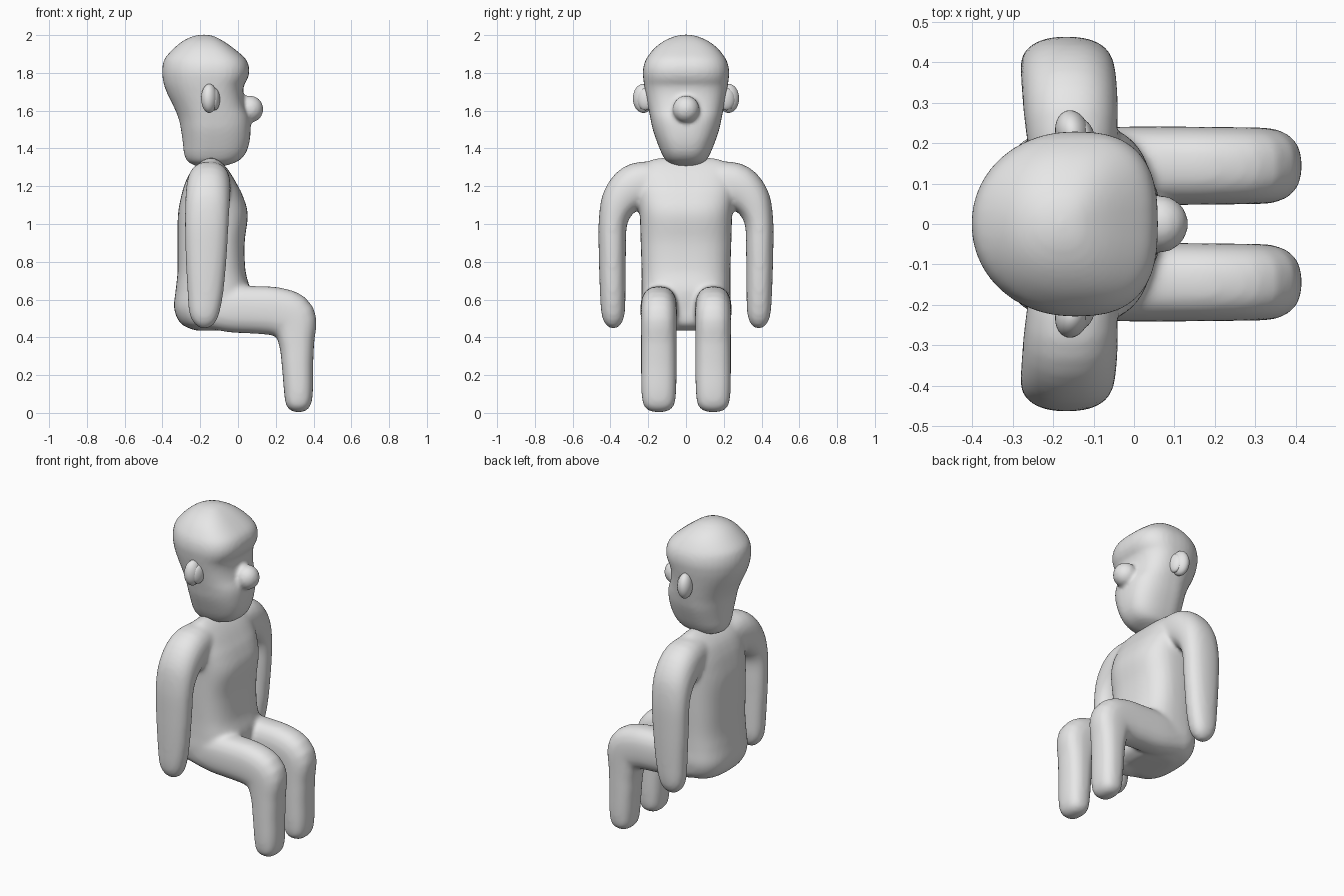
import bpy, bmesh, math
from mathutils import Vector, Matrix

if "Cube" in bpy.data.objects:
    bpy.data.objects.remove(bpy.data.objects["Cube"])

grey = bpy.data.materials.new("plain grey")
grey.diffuse_color = (0.8, 0.8, 0.8, 1)
grey.use_nodes = True
grey.node_tree.nodes["Principled BSDF"].inputs["Base Color"].default_value = grey.diffuse_color


def spline(rows, steps=4):
    """Catmull-Rom interpolation of rows of numbers."""
    out = []
    for i in range(len(rows) - 1):
        a, b, c, d = (rows[max(0, min(len(rows) - 1, k))] for k in (i - 1, i, i + 1, i + 2))
        for j in range(steps):
            t = j / steps
            out.append([q + 0.5 * t * (r - p + t * (2 * p - 5 * q + 4 * r - s + t * (3 * (q - r) + s - p)))
                        for p, q, r, s in zip(a, b, c, d)])
    return out + [list(rows[-1])]


def loft(bm, rows, side, normal=None, power=2.5, back_power=None, n=40):
    """Row: x, y, z, side radius, radius along normal, radius against it."""
    rows = spline(rows)
    pts = [Vector(r[:3]) for r in rows]
    side = Vector(side)
    rings = []
    for i, r in enumerate(rows):
        tangent = pts[min(i + 1, len(pts) - 1)] - pts[max(i - 1, 0)]
        nor = Vector(normal) if normal else side.cross(tangent).normalized()
        w, f, b = (max(v, 0.004) for v in r[3:6])
        ring = []
        for k in range(n):
            c, s = math.cos(math.tau * k / n), math.sin(math.tau * k / n)
            e = 2 / (power if c >= 0 else (back_power or power))
            u = math.copysign(abs(c) ** e, c) * (f if c >= 0 else b)
            v = math.copysign(abs(s) ** e, s) * w
            ring.append(bm.verts.new(pts[i] + nor * u + side * v))
        rings.append(ring)
    faces = [bm.faces.new(rings[0]), bm.faces.new(rings[-1])]
    for lo, hi in zip(rings, rings[1:]):
        faces += [bm.faces.new((lo[k], lo[(k + 1) % n], hi[(k + 1) % n], hi[k])) for k in range(n)]
    bmesh.ops.recalc_face_normals(bm, faces=faces)


def ball(bm, loc, size, turn=0):
    m = Matrix.Translation(loc) @ Matrix.Rotation(turn, 4, 'Z') @ Matrix.Diagonal((*size, 1))
    bmesh.ops.create_uvsphere(bm, u_segments=32, v_segments=20, radius=1, matrix=m)


def finish(bm, name, voxel=0, smooth=0):
    me = bpy.data.meshes.new(name)
    bm.to_mesh(me)
    bm.free()
    me.materials.append(grey)
    for p in me.polygons:
        p.use_smooth = True
    ob = bpy.data.objects.new(name, me)
    bpy.context.collection.objects.link(ob)
    if voxel:
        rm = ob.modifiers.new("fuse", 'REMESH')
        rm.mode = 'VOXEL'
        rm.voxel_size = voxel
        rm.use_smooth_shade = True
        sm = ob.modifiers.new("soften", 'SMOOTH')
        sm.factor = 0.5
        sm.iterations = smooth
    return ob


# Torso: z, half width, front and back depth
torso = [(0.435, .12, .13, .08), (0.47, .20, .19, .16), (0.55, .235, .20, .198), (0.65, .235, .205, .19),
         (0.75, .235, .18, .18), (0.9, .24, .175, .18), (1.05, .245, .192, .178), (1.15, .255, .165, .16),
         (1.21, .255, .135, .143), (1.27, .25, .10, .115), (1.32, .225, .06, .07), (1.35, .15, .02, .025)]
# Arm, shoulder to hand: x, y, z, half depth, half width
arm = [(-.15, .10, 1.22, .10, .10), (-.155, .25, 1.205, .115, .122), (-.16, .34, 1.135, .118, .104),
       (-.165, .385, 1.02, .116, .077), (-.168, .39, .85, .11, .072), (-.172, .388, .65, .096, .068),
       (-.178, .386, .53, .08, .062), (-.178, .385, .475, .055, .045), (-.178, .385, .448, .02, .018)]
# Leg, hip to foot: x, z, half width, half depth
leg = [(-.2, .56, .085, .10), (-.05, .55, .096, .122), (.1, .545, .097, .126), (.21, .535, .096, .128),
       (.29, .495, .095, .126), (.31, .37, .094, .094), (.315, .25, .094, .083), (.32, .12, .092, .077),
       (.32, .05, .084, .068), (.32, .018, .062, .048), (.32, .004, .025, .02)]

bm = bmesh.new()
loft(bm, [(-.14, 0, z, w, f, b) for z, w, f, b in torso], (0, 1, 0), (1, 0, 0), 2.8)
for s in (1, -1):
    loft(bm, [(x, s * y, z, d, w, w) for x, y, z, d, w in arm], (1, 0, 0), power=2.3)
    loft(bm, [(x, s * .144, z, w, d, d) for x, z, w, d in leg], (0, 1, 0), power=2.5)
finish(bm, "body", 0.013, 8)

# Head: x, z, half width, front and back depth, with brow ridge and jaw
head = [(-.15, 1.305, .05, .07, .07), (-.15, 1.33, .10, .145, .115), (-.15, 1.37, .127, .188, .135),
        (-.15, 1.43, .152, .21, .142), (-.15, 1.50, .176, .217, .152), (-.15, 1.56, .189, .213, .165),
        (-.15, 1.62, .201, .19, .19), (-.15, 1.68, .212, .178, .22), (-.15, 1.73, .221, .181, .24),
        (-.15, 1.765, .226, .199, .248), (-.15, 1.80, .229, .209, .252), (-.15, 1.84, .224, .206, .249),
        (-.155, 1.88, .207, .19, .23), (-.165, 1.93, .168, .142, .175), (-.175, 1.97, .115, .095, .115),
        (-.18, 1.995, .055, .05, .055), (-.18, 2.002, .012, .012, .012)]
bm = bmesh.new()
loft(bm, [(x, 0, z, w, f, b) for x, z, w, f, b in head], (0, 1, 0), (1, 0, 0), 2.7, 2.05)
ball(bm, (.063, 0, 1.608), (.071, .071, .072))
finish(bm, "head_with_nose", 0.011, 5)

# Ears: an outer lobe with a slimmer front fold
for s, name in ((1, "left_ear"), (-1, "right_ear")):
    bm = bmesh.new()
    ball(bm, (-.152, s * .225, 1.665), (.042, .057, .077), s * .25)
    ball(bm, (-.122, s * .215, 1.66), (.025, .045, .058), s * .25)
    finish(bm, name)
